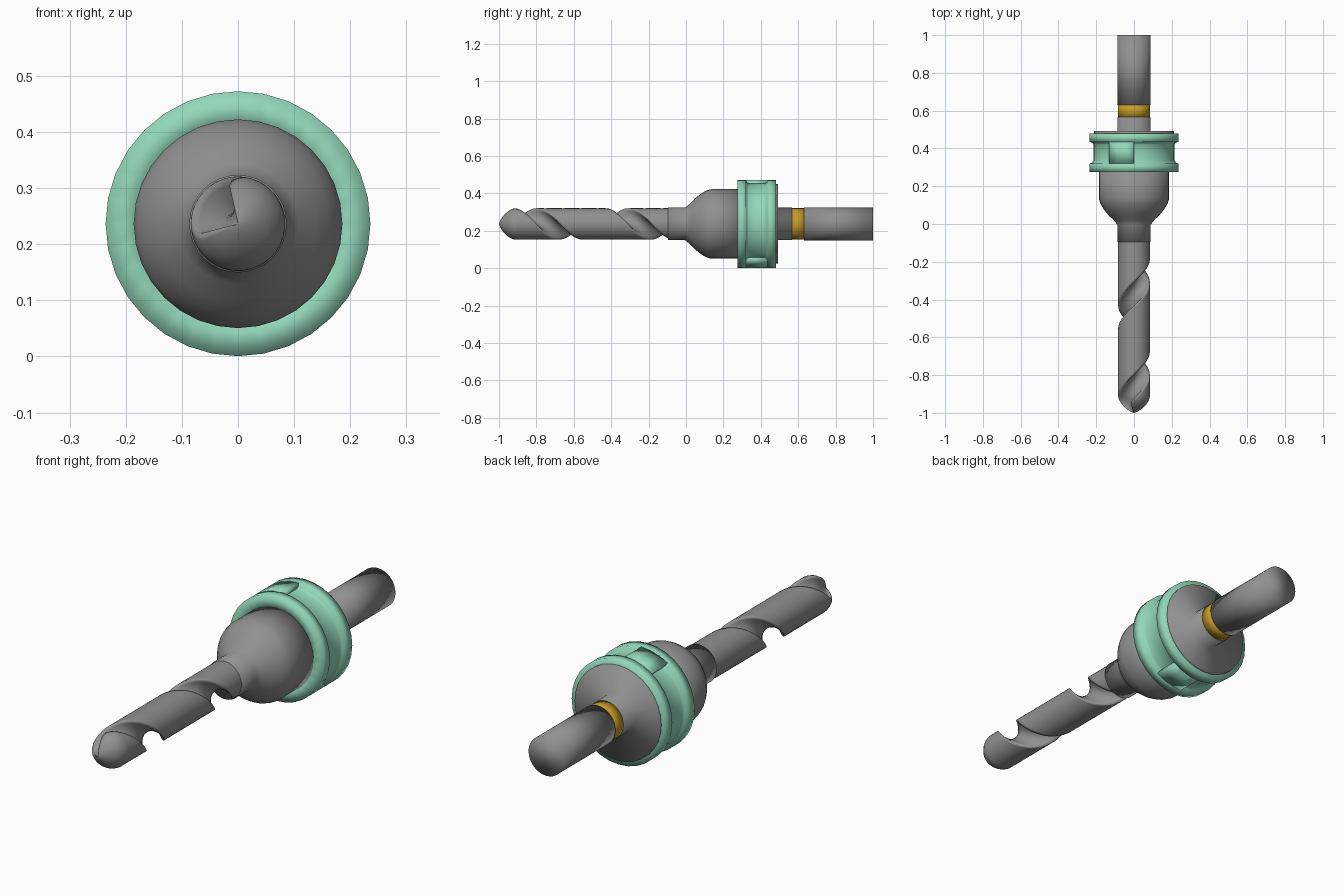
import bpy
from math import sin, cos, pi, radians, acos

if "Cube" in bpy.data.objects:
    bpy.data.objects.remove(bpy.data.objects["Cube"])

ZC = 0.2365   # height of the common axis (runs along y)
SEG = 32


def material(name, color):
    m = bpy.data.materials.new(name)
    m.diffuse_color = color
    m.use_nodes = True
    m.node_tree.nodes["Principled BSDF"].inputs["Base Color"].default_value = m.diffuse_color
    return m


steel = material("dark_steel", (0.28, 0.28, 0.28, 1))
green = material("grip_green", (0.29, 0.68, 0.48, 1))
orange = material("band_orange", (0.58, 0.33, 0.02, 1))


def make(name, rings, mat=steel, loop=False):
    """Skin a list of closed (x, y, z) rings; cap both ends or join them."""
    n = len(rings[0])
    verts = [p for r in rings for p in r]
    faces = []
    count = len(rings)
    for i in range(count if loop else count - 1):
        a, b = i * n, (i + 1) % count * n
        for j in range(n):
            k = (j + 1) % n
            faces.append((a + j, b + j, b + k, a + k))
    if not loop:
        faces.append(tuple(range(n)))
        faces.append(tuple(reversed(range((count - 1) * n, count * n))))
    me = bpy.data.meshes.new(name)
    me.from_pydata(verts, [], faces)
    ob = bpy.data.objects.new(name, me)
    bpy.context.collection.objects.link(ob)
    me.materials.append(mat)
    bpy.ops.object.select_all(action='DESELECT')
    ob.select_set(True)
    bpy.context.view_layer.objects.active = ob
    bpy.ops.object.mode_set(mode='EDIT')
    bpy.ops.mesh.select_all(action='SELECT')
    bpy.ops.mesh.normals_make_consistent(inside=False)
    bpy.ops.object.mode_set(mode='OBJECT')
    bpy.ops.object.shade_smooth()   # soft shading over every edge
    return ob


def polar(r, a, y):
    return (r * cos(a), y, ZC + r * sin(a))


def lathe(name, profile, mat=steel, loop=False):
    rings = [[polar(r, 2 * pi * j / SEG, y) for j in range(SEG)] for y, r in profile]
    return make(name, rings, mat, loop)


# Chuck body with front collar and rounded shoulder
lathe("chuck_body", [(-0.095, 0.087), (-0.005, 0.087), (0.02, 0.107), (0.05, 0.138),
                     (0.08, 0.162), (0.11, 0.179), (0.135, 0.186), (0.30, 0.186)])

# Rear plate running into the shank neck
lathe("rear_plate", [(0.30, 0.18), (0.47, 0.18), (0.47, 0.213), (0.492, 0.213),
                     (0.492, 0.087), (0.567, 0.087)])

# Grooved grip ring
lathe("grip_ring", [(0.275, 0.17), (0.275, 0.236), (0.32, 0.236), (0.324, 0.222),
                    (0.335, 0.215), (0.42, 0.215), (0.431, 0.222), (0.435, 0.236),
                    (0.48, 0.236), (0.48, 0.17)], green, loop=True)

# Two lugs bridging the groove
for name, start in (("top_lug", 90), ("bottom_lug", 270)):
    rings = []
    for i in range(4):
        a = radians(start + i * 360 / SEG)
        rings.append([polar(0.20, a, 0.318), polar(0.236, a, 0.318),
                      polar(0.236, a, 0.437), polar(0.20, a, 0.437)])
    make(name, rings, green)

# Rear shank with coloured band
lathe("shank_band", [(0.56, 0.084), (0.635, 0.084)], orange)
lathe("shank", [(0.63, 0.088), (1.0, 0.088)])

# Drill bit: round section with one concave flute, twisted along y
R, RHO, PITCH = 0.084, 0.78, 0.49
half = acos(1 - RHO * RHO / 2)                       # half opening of the flute
edge = pi - acos((1 - cos(half)) / RHO)              # flute arc start angle
section = [(cos(t), sin(t)) for t in
           (half + (2 * pi - 2 * half) * i / 24 for i in range(25))]
section += [(1 + RHO * cos(t), RHO * sin(t)) for t in
            (2 * pi - edge + (2 * edge - 2 * pi) * i / 10 for i in range(1, 10))]
tip = [(-1.0, 0.02), (-0.994, 0.2), (-0.983, 0.42), (-0.967, 0.65),
       (-0.95, 0.82), (-0.933, 0.94), (-0.915, 1.0)]
steps = 64
path = tip + [(-0.915 + 0.835 * i / steps, 1.0) for i in range(1, steps + 1)]
rings = []
for y, s in path:
    a = pi / 2 - (max(y, -0.94) + 0.86) * 2 * pi / PITCH   # flute runs straight at the tip
    rings.append([(R * s * (u * cos(a) - v * sin(a)), y,
                   ZC + R * s * (u * sin(a) + v * cos(a))) for u, v in section])
make("drill_bit", rings)
